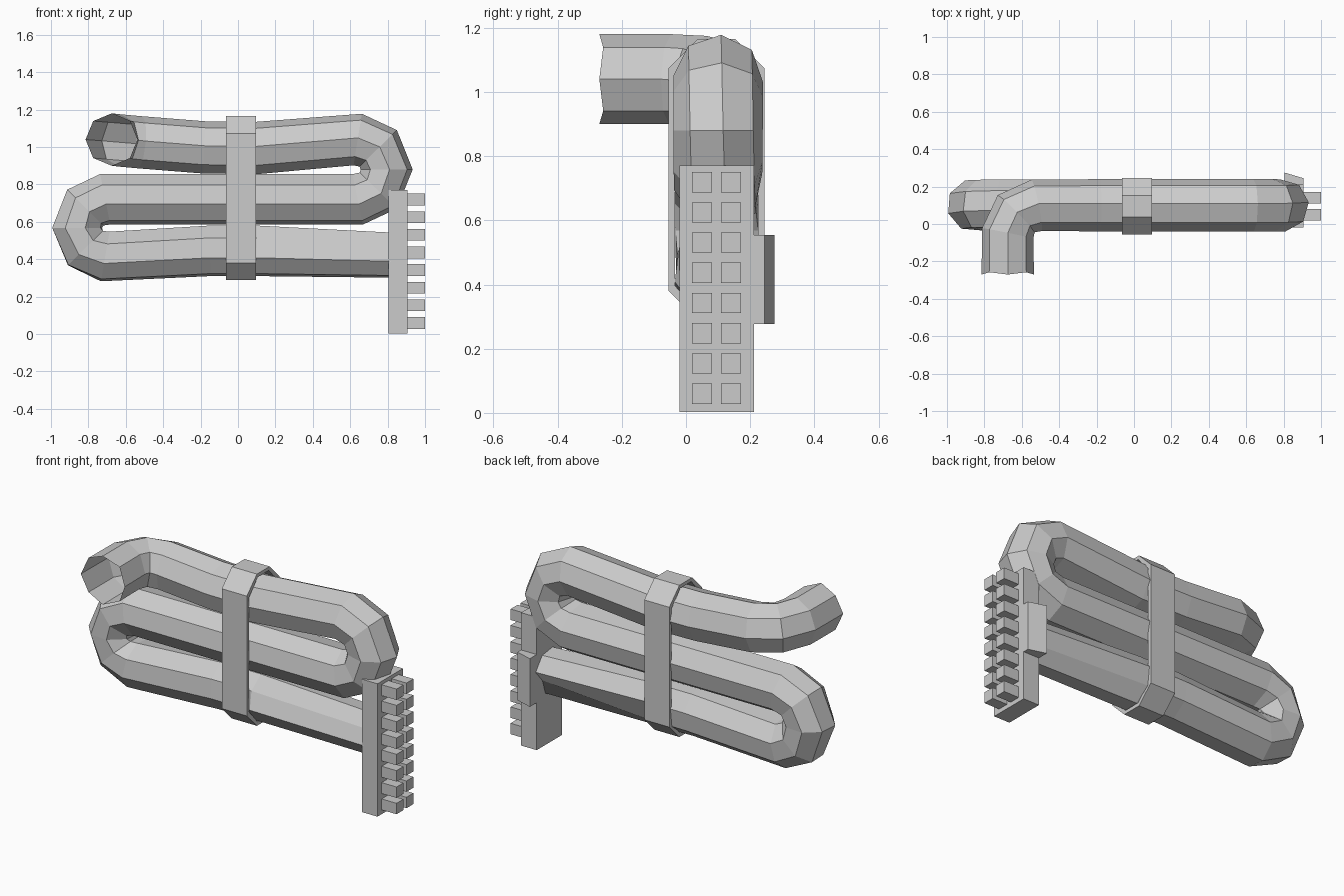
import bpy, bmesh
from math import sin, cos, radians, pi
from mathutils import Vector

cube = bpy.data.objects.get("Cube")
if cube:
    bpy.data.objects.remove(cube)

grey = bpy.data.materials.new("light_grey")
grey.use_nodes = True
tone = (0.6, 0.6, 0.6, 1)
grey.diffuse_color = tone
grey.node_tree.nodes["Principled BSDF"].inputs["Base Color"].default_value = tone


def finish(name, bm):
    bmesh.ops.recalc_face_normals(bm, faces=bm.faces)
    mesh = bpy.data.meshes.new(name)
    bm.to_mesh(mesh)
    bm.free()
    mesh.materials.append(grey)
    ob = bpy.data.objects.new(name, mesh)
    bpy.context.collection.objects.link(ob)
    return ob


def prism(name, outline, place, low, high):
    """Extrude a 2D outline between two levels."""
    bm = bmesh.new()
    a, b = [[bm.verts.new(place(u, v, w)) for u, v in outline] for w in (low, high)]
    bm.faces.new(a)
    bm.faces.new(b)
    for i in range(len(a)):
        j = (i + 1) % len(a)
        bm.faces.new((a[i], a[j], b[j], b[i]))
    return finish(name, bm)


def box(name, x, y, z):
    return prism(name, [(x[0], y[0]), (x[1], y[0]), (x[1], y[1]), (x[0], y[1])],
                 lambda u, v, w: (u, v, w), *z)


def bend(cx, cz, rx, rz, start, stop):
    """Five points of a half turn in the upright plane."""
    return [Vector((cx + rx * cos(radians(start + (stop - start) * i / 4)), MID,
                    cz + rz * sin(radians(start + (stop - start) * i / 4))))
            for i in range(5)]


# Folded cable: open octagonal tube swept along a serpentine path
MID, R, SIDES = 0.1, 0.14, 8
path = [Vector(p) for p in ((-0.675, -0.27, 1.04), (-0.675, -0.05, 1.04),
                            (-0.63, 0.055, 1.035), (-0.52, MID, 1.025),
                            (-0.18, MID, 0.998), (0.1, MID, 0.995))]
path += bend(0.64, 0.88, 0.155, 0.16, 90, -90)
path += bend(-0.71, 0.568, 0.15, 0.153, 90, 270)
path += [Vector(p) for p in ((-0.15, MID, 0.445), (0.1, MID, 0.445), (0.82, MID, 0.422))]

bm = bmesh.new()
rings = []
side = Vector((0, 0, 1))
for k, p in enumerate(path):
    before = (p - path[k - 1]).normalized() if k else Vector()
    after = (path[k + 1] - p).normalized() if k < len(path) - 1 else Vector()
    tangent = (before + after).normalized()
    side = (side - tangent * side.dot(tangent)).normalized()
    other = tangent.cross(side)
    ring = []
    for i in range(SIDES):
        a = 2 * pi * i / SIDES
        r = R
        if k == len(path) - 1:
            # Wires pinch together where they enter the plug
            r = 0.07 if i in (2, 6) else 0.125
        co = p + (side * cos(a) + other * sin(a)) * r
        if k == 0 and i % 2:
            co.y += 0.012
        ring.append(bm.verts.new(co))
    rings.append(ring)
for a, b in zip(rings, rings[1:]):
    for i in range(SIDES):
        j = (i + 1) % SIDES
        bm.faces.new((a[i], a[j], b[j], b[i]))
finish("folded_cable", bm)

# Strap: chamfered band around the bundle
half_y, half_z, cut = 0.15, 0.438, 0.092
corners = []
for sy, sz in ((1, 1), (-1, 1), (-1, -1), (1, -1)):
    pair = [(sy * half_y, sz * (half_z - cut)), (sy * (half_y - cut), sz * half_z)]
    corners += pair if sy * sz > 0 else pair[::-1]
bm = bmesh.new()
loops = []
for x, inset in ((-0.065, 0), (0.095, 0), (0.095, 0.02), (-0.065, 0.02)):
    loops.append([bm.verts.new((x, 0.095 + y * (1 - inset / half_y),
                                0.727 + z * (1 - inset / half_z))) for y, z in corners])
for k in range(4):
    a, b = loops[k], loops[(k + 1) % 4]
    for i in range(8):
        j = (i + 1) % 8
        bm.faces.new((a[i], a[j], b[j], b[i]))
finish("strap", bm)

# Plug body, sloped latch and two columns of pins
box("plug_body", (0.805, 0.905), (-0.02, 0.212), (0.003, 0.77))
prism("plug_latch", [(0.805, 0.2), (0.905, 0.2), (0.905, 0.245), (0.805, 0.275)],
      lambda u, v, w: (u, v, w), 0.277, 0.555)
for row in range(8):
    z = 0.028 + row * 0.0942
    for y in (0.018, 0.109):
        box("plug_pin", (0.9, 1.0), (y, y + 0.063), (z, z + 0.063))
